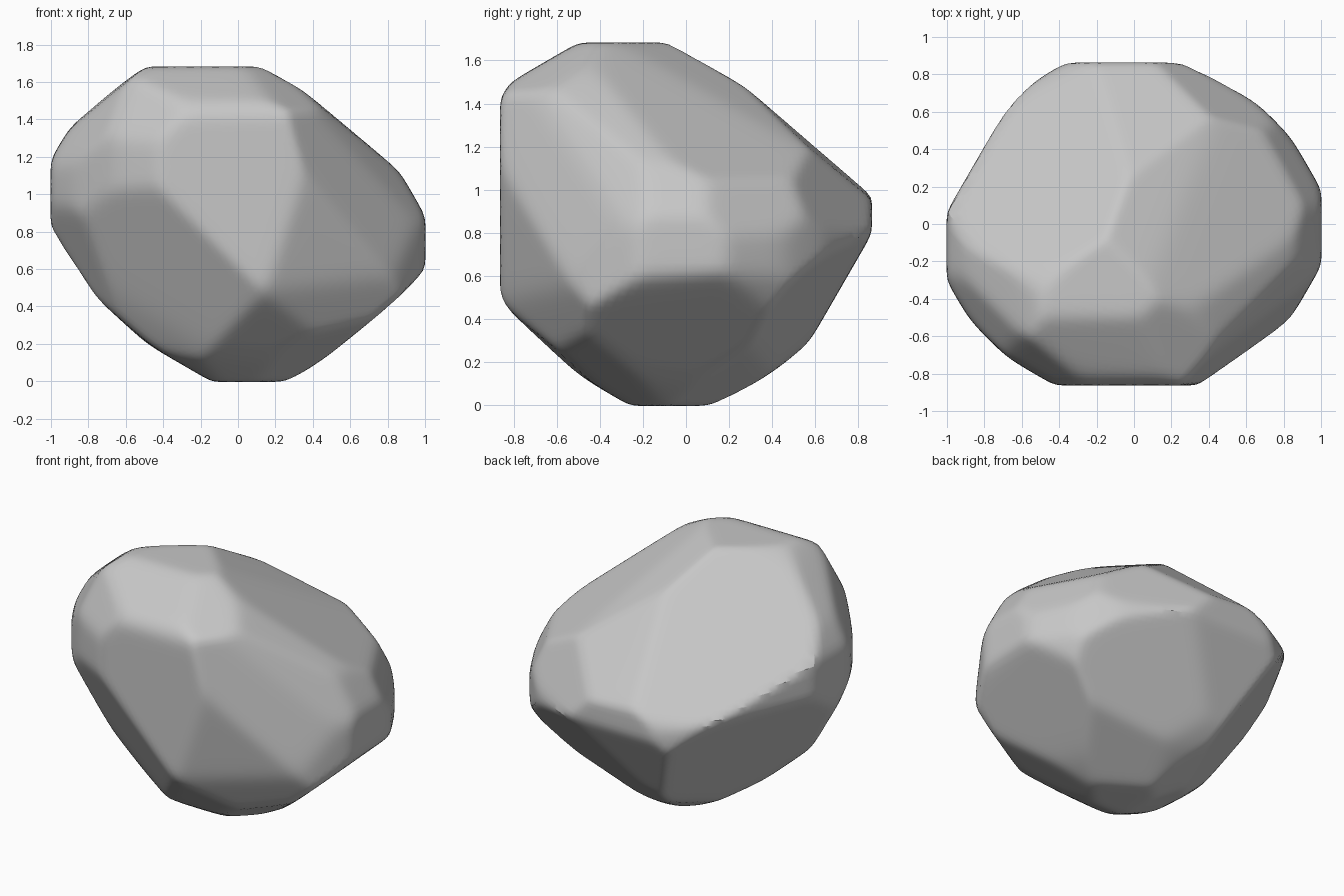
import bpy
import bmesh
from math import cos, sin, tau
from mathutils import Vector

start_cube = bpy.data.objects.get("Cube")
if start_cube:
    bpy.data.objects.remove(start_cube, do_unlink=True)

MIDDLE = Vector((0, 0, 0.84))
X, Y, Z = Vector((1, 0, 0)), Vector((0, 1, 0)), Vector((0, 0, 1))
DIAGONAL = (X + Y).normalized()
CROSS = (Y - X).normalized()

# Broad worn faces: outward direction and distance from the middle
planes = [
    (Vector((0.50, 0.27, 0.82)), 0.65),     # upper side
    (Vector((0.45, -0.88, -0.15)), 0.88),   # front corner
    (Vector((0.70, -0.66, 0.20)), 0.87),    # front corner, outer part
    (Vector((-0.48, -0.68, -0.55)), 0.81),  # lower front
    (Vector((-0.35, 0.55, 0.76)), 0.65),    # upper back
    (Vector((-0.73, 0.37, -0.57)), 0.69),   # lower back corner
    (Vector((0.25, 0.74, -0.61)), 0.73),    # lower back
    (Vector((0.25, 0.40, -0.88)), 0.78),    # underside
]


def tilted(away):
    """Upward axis leaning thirty degrees along a horizontal direction."""
    return (Z * 3 ** 0.5 + away) / 2


def add_ring(across, up, reaches):
    """Add evenly turned planes, given their reach in hundredths."""
    for i, reach in enumerate(reaches):
        angle = tau * i / len(reaches)
        planes.append((across * cos(angle) + up * sin(angle), reach / 100))


# Rings of planes around the upright and level sections
add_ring(X, Z, (101, 89, 80, 85, 98, 104, 101, 88, 80, 85, 86, 99))
add_ring(Y, Z, (87, 82, 70, 85, 98, 104, 87, 92, 86, 85, 80, 77))
add_ring(X, Y, (101, 96, 89, 87, 93, 90, 101, 102, 96, 87, 93, 98))

# Rings around the slanted sections
add_ring(DIAGONAL, tilted(CROSS), (93, 78, 66, 78, 99, 106, 100, 78, 88, 86, 84, 97))
add_ring(-DIAGONAL, tilted(-CROSS), (99, 106, 105, 92, 79, 85, 93, 88, 78, 79, 81, 88))
add_ring(CROSS, tilted(DIAGONAL), (92, 85, 69, 65, 79, 89, 96, 90, 85, 86, 84, 78))


def radius(direction, softness=95):
    """Distance to the nearest plane, with the meeting edges worn round."""
    ratios = [max(normal.dot(direction) / reach, 0) for normal, reach in planes]
    return sum(ratio ** softness for ratio in ratios) ** (-1 / softness)


# Boulder: a fine ball pressed onto the planes
bm = bmesh.new()
bmesh.ops.create_icosphere(bm, subdivisions=6, radius=1)
for vert in bm.verts:
    direction = vert.co.normalized()
    vert.co = MIDDLE + direction * radius(direction)

mesh = bpy.data.meshes.new("boulder")
bm.to_mesh(mesh)
bm.free()
boulder = bpy.data.objects.new("boulder", mesh)
bpy.context.collection.objects.link(boulder)

# Stone colour
stone = bpy.data.materials.new("stone grey")
stone.use_nodes = True
stone.diffuse_color = (0.57, 0.57, 0.57, 1)
stone.node_tree.nodes["Principled BSDF"].inputs["Base Color"].default_value = stone.diffuse_color
mesh.materials.append(stone)

bpy.ops.object.select_all(action="DESELECT")
boulder.select_set(True)
bpy.context.view_layer.objects.active = boulder
bpy.ops.object.shade_smooth_by_angle(angle=0.5)
